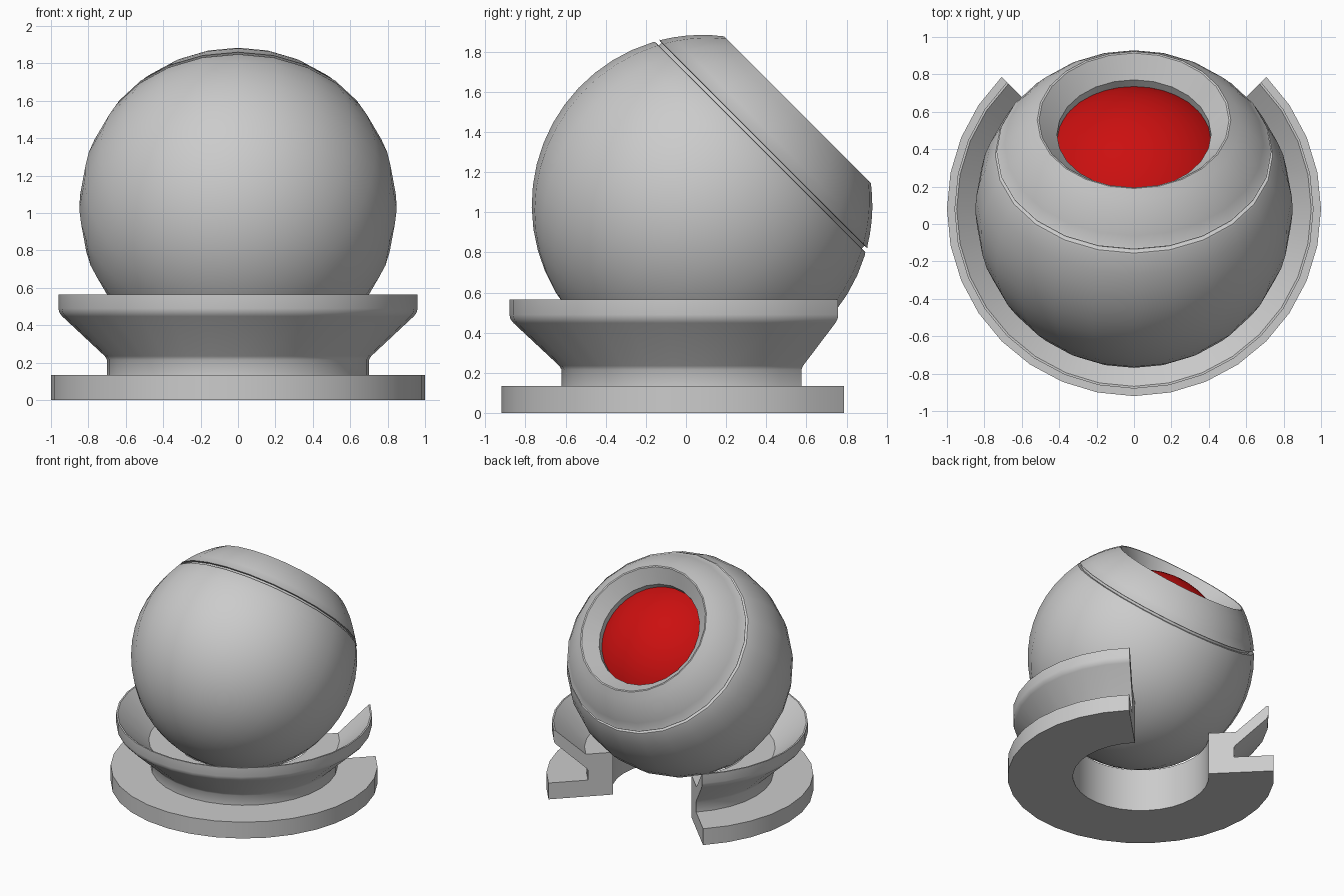
import bpy, bmesh
from math import radians, sin, cos, pi, sqrt, asin, acos
from mathutils import Matrix

if "Cube" in bpy.data.objects:
    bpy.data.objects.remove(bpy.data.objects["Cube"])


def lathe(name, profile, segs, matrix, start=0.0, sweep=360.0, closed=False):
    """Revolve (radius, height) points about local z; a partial sweep gets end caps."""
    bm = bmesh.new()
    full = sweep >= 360
    rows = []
    for i in range(segs if full else segs + 1):
        a = radians(start + sweep * i / segs)
        rows.append([bm.verts.new((r * cos(a), r * sin(a), z)) for r, z in profile])
    n = len(profile)
    for i in range(segs):
        p, q = rows[i], rows[(i + 1) % len(rows)]
        for j in range(n if closed else n - 1):
            k = (j + 1) % n
            bm.faces.new((p[j], q[j], q[k], p[k]))
    if not full:
        bm.faces.new(rows[0])
        bm.faces.new(rows[-1][::-1])
    bmesh.ops.remove_doubles(bm, verts=bm.verts, dist=1e-5)
    bmesh.ops.recalc_face_normals(bm, faces=bm.faces)
    mesh = bpy.data.meshes.new(name)
    bm.to_mesh(mesh)
    bm.free()
    mesh.shade_smooth()
    mesh.set_sharp_from_angle(angle=radians(32))
    obj = bpy.data.objects.new(name, mesh)
    obj.matrix_world = matrix
    bpy.context.collection.objects.link(obj)
    return obj


def arc(radius, h0, h1, steps):
    """Sphere profile points between two heights."""
    a0, a1 = asin(h0 / radius), asin(h1 / radius)
    return [(radius * cos(a0 + (a1 - a0) * i / steps),
             radius * sin(a0 + (a1 - a0) * i / steps)) for i in range(steps + 1)]


CY = 0.08
stand = Matrix.Translation((0, CY, 0))
tilt = Matrix.Translation((0, CY, 1.035)) @ Matrix.Rotation(radians(-45), 4, 'X')
R = 0.849

# Stand: flat base ring and flared cup, both open for 90 degrees at the back
lathe("base_ring", [(0.51, 0), (1.0, 0), (1.0, 0.135), (0.51, 0.135)],
      24, stand, 135, 270, closed=True)
lathe("flared_cup", [(0.51, 0.135), (0.70, 0.135), (0.70, 0.215), (0.712, 0.235),
                     (0.94, 0.448), (0.955, 0.467), (0.96, 0.49), (0.96, 0.565),
                     (0.948, 0.565), (0.715, 0.35), (0.51, 0.35)],
      24, stand, 135, 270, closed=True)

# Ball body, with a step that forms the groove floor under the lid
lathe("ball_body", arc(R, -R, 0.400, 16) + [(0.742, 0.409), (0.732, 0.411), (0.715, 0.411),
                                            (0.715, 0.432), (0.53, 0.432)], 24, tilt)

# Lid ring with a bevelled opening
lathe("ball_lid", [(0.53, 0.430), (0.725, 0.430), (0.735, 0.432)] + arc(R, 0.438, 0.673, 5) +
      [(0.508, 0.671), (0.412, 0.565), (0.412, 0.46)], 24, tilt, closed=True)

# Red inner core
core = lathe("inner_core", arc(0.66, -0.66, 0.66, 24), 32, tilt)
red = bpy.data.materials.new("red")
red.diffuse_color = (0.6, 0.005, 0.005, 1)
red.use_nodes = True
red.node_tree.nodes["Principled BSDF"].inputs["Base Color"].default_value = red.diffuse_color
core.data.materials.append(red)
